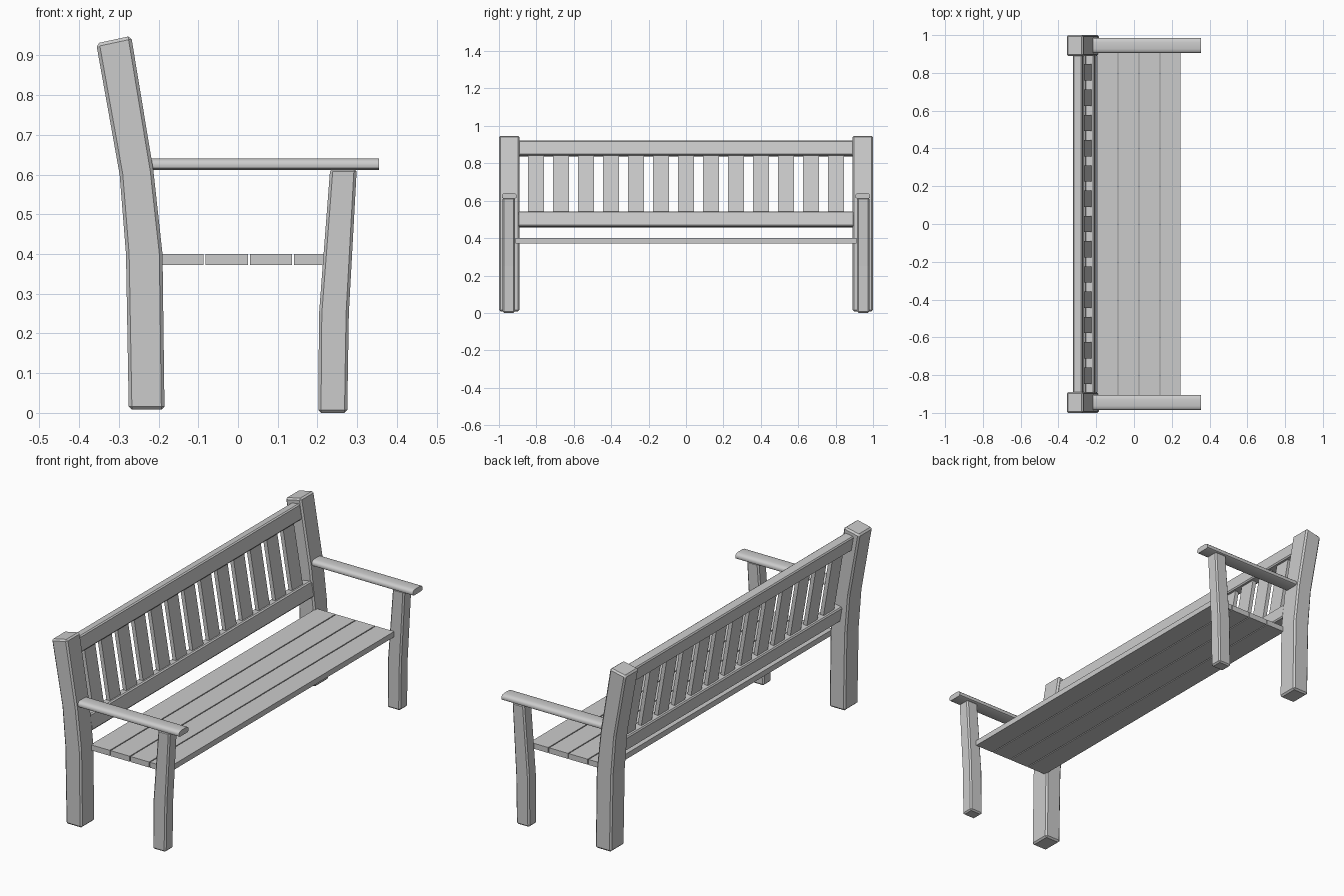
import bpy, bmesh, math
from mathutils import Matrix

if "Cube" in bpy.data.objects:
    bpy.data.objects.remove(bpy.data.objects["Cube"])

def prism(name, pts, axis, a, b, bevel=0.0, segs=1, smooth=False):
    """Extrude a 2D profile: axis 'y' takes (x, z) points, axis 'x' takes (y, z)."""
    bm = bmesh.new()
    put = (lambda p, d: (p[0], d, p[1])) if axis == 'y' else (lambda p, d: (d, p[0], p[1]))
    A = [bm.verts.new(put(p, a)) for p in pts]
    B = [bm.verts.new(put(p, b)) for p in pts]
    bm.faces.new(A)
    bm.faces.new(B[::-1])
    n = len(pts)
    for i in range(n):
        j = (i + 1) % n
        bm.faces.new((A[i], B[i], B[j], A[j]))
    bmesh.ops.recalc_face_normals(bm, faces=bm.faces)
    me = bpy.data.meshes.new(name)
    bm.to_mesh(me)
    bm.free()
    ob = bpy.data.objects.new(name, me)
    bpy.context.collection.objects.link(ob)
    if bevel:
        m = ob.modifiers.new("bevel", 'BEVEL')
        m.width, m.segments = bevel, segs
        m.limit_method, m.angle_limit = 'ANGLE', math.radians(40)
    if smooth:
        bpy.ops.object.select_all(action='DESELECT')
        ob.select_set(True)
        bpy.context.view_layer.objects.active = ob
        bpy.ops.object.shade_smooth_by_angle(angle=math.radians(35))
    return ob

# Side profiles (x, z)
BACK = [(-0.275, 0.008), (-0.185, 0.008), (-0.190, 0.40), (-0.213, 0.61),
        (-0.269, 0.949), (-0.357, 0.93), (-0.298, 0.60), (-0.282, 0.40)]
FRONT = [(0.202, 0.0), (0.275, 0.0), (0.279, 0.25), (0.299, 0.615),
         (0.232, 0.615), (0.204, 0.25)]
# Arm cross-section (half width, z)
ARM = [(-0.032, 0.612), (0.032, 0.612), (0.038, 0.616), (0.040, 0.623), (0.038, 0.632),
       (0.032, 0.638), (0.018, 0.641), (-0.018, 0.641), (-0.032, 0.638),
       (-0.038, 0.632), (-0.040, 0.623), (-0.038, 0.616)]

for side, s in (("left", -1), ("right", 1)):
    prism(f"back_leg_{side}", BACK, 'y', s * 0.89, s * 1.0, 0.008)
    prism(f"front_leg_{side}", FRONT, 'y', s * 0.915, s * 0.98, 0.007)
    prism(f"armrest_{side}", [(s * 0.945 + y, z) for y, z in ARM], 'x', -0.225, 0.355, smooth=True)

# Seat planks
for i, (a, b) in enumerate([(-0.195, -0.087), (-0.082, 0.025), (0.030, 0.136), (0.141, 0.245)]):
    prism(f"seat_plank_{i + 1}", [(a, 0.372), (b, 0.372), (b, 0.40), (a, 0.40)], 'y', -0.912, 0.912)

# Leaning backrest: boards follow one tilted line
def board(name, z0, z1, thick, ya, yb, bevel=0.0):
    slope, h = 0.17, thick / 2
    cx = lambda z: -0.222 - slope * (z - 0.46)
    d = h * slope
    pts = [(cx(z0) - h, z0 - d), (cx(z0) + h, z0 + d), (cx(z1) + h, z1 + d), (cx(z1) - h, z1 - d)]
    return prism(name, pts, 'y', ya, yb, bevel)

board("lower_back_rail", 0.46, 0.54, 0.05, -0.90, 0.90, 0.006)
board("top_back_rail", 0.84, 0.918, 0.05, -0.90, 0.90, 0.006)
for i in range(13):
    y = (i - 6) * 0.1338
    board(f"back_slat_{i + 1}", 0.52, 0.86, 0.02, y - 0.043, y + 0.043)
